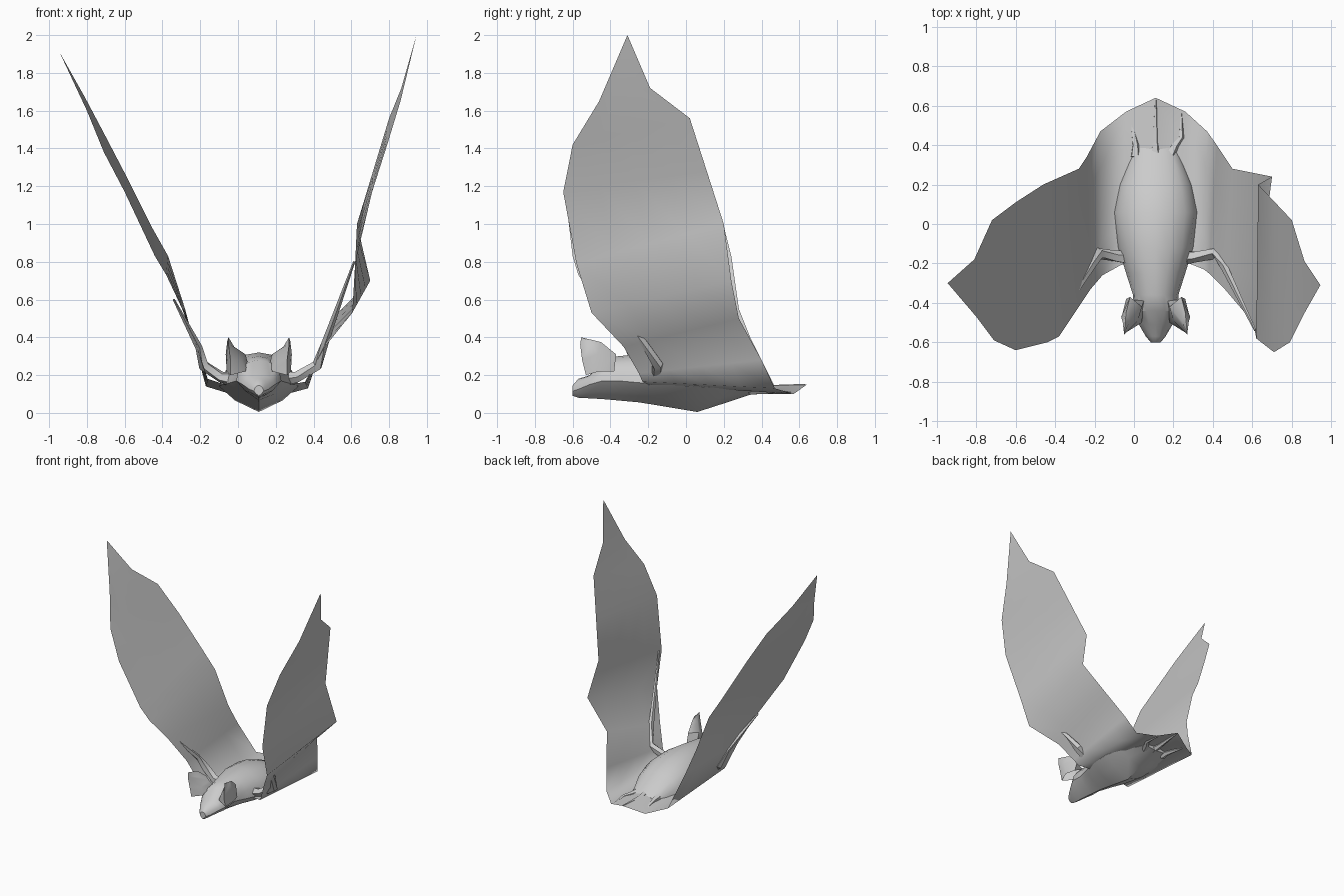
import bpy, bmesh, math
from mathutils import Vector

if "Cube" in bpy.data.objects:
    bpy.data.objects.remove(bpy.data.objects["Cube"])

CX = 0.11  # body centre line
grey = bpy.data.materials.new("soft grey")
grey.diffuse_color = (0.6, 0.6, 0.6, 1)
grey.use_nodes = True
grey.node_tree.nodes["Principled BSDF"].inputs["Base Color"].default_value = grey.diffuse_color


def make(name, rings, closed=False, caps=False, angle=40):
    """Skin a list of equal-length point rows into one smooth mesh."""
    bm = bmesh.new()
    rows = [[bm.verts.new(p) for p in r] for r in rings]
    n = len(rows[0])
    for a, b in zip(rows, rows[1:]):
        for i in range(n if closed else n - 1):
            j = (i + 1) % n
            bm.faces.new((a[i], a[j], b[j], b[i]))
    if caps:
        bm.faces.new(rows[0])
        bm.faces.new(rows[-1])
    bmesh.ops.remove_doubles(bm, verts=bm.verts, dist=0.0005)
    bmesh.ops.recalc_face_normals(bm, faces=bm.faces)
    me = bpy.data.meshes.new(name)
    bm.to_mesh(me)
    bm.free()
    me.materials.append(grey)
    ob = bpy.data.objects.new(name, me)
    bpy.context.collection.objects.link(ob)
    bpy.ops.object.select_all(action='DESELECT')
    ob.select_set(True)
    bpy.context.view_layer.objects.active = ob
    bpy.ops.object.shade_smooth_by_angle(angle=math.radians(angle))
    return ob


def limb(name, path, radii, sides=5):
    """Tapered tube along a path."""
    pts = [Vector(p) for p in path]
    rings = []
    for i, p in enumerate(pts):
        d = (pts[min(i + 1, len(pts) - 1)] - pts[max(i - 1, 0)]).normalized()
        u = d.cross(Vector((0.1, 0, 1))).normalized()
        v = d.cross(u)
        rings.append([p + radii[i] * (u * math.cos(t) + v * math.sin(t))
                      for t in (k * math.tau / sides for k in range(sides))])
    return make(name, rings, True, True, 50)


def sheet(name, stations, cuts=4):
    """Membrane between pairs of front and rear edge points."""
    rows = []
    for f, r in stations:
        f, r = Vector(f), Vector(r)
        rows.append([f.lerp(r, i / cuts) for i in range(cuts + 1)])
    return make(name, rows, angle=60)


# Body and head: y, half width, keel height, side height, top height
sections = [
    (-0.60, .025, .09, .115, .145), (-0.57, .05, .08, .125, .18),
    (-0.51, .085, .077, .15, .20), (-0.44, .12, .073, .17, .28),
    (-0.36, .115, .066, .17, .30), (-0.25, .15, .056, .16, .31),
    (-0.12, .19, .035, .15, .32), (0.06, .21, .005, .14, .30),
    (0.20, .18, .05, .13, .25), (0.32, .13, .09, .12, .18), (0.385, .10, .11, .12, .14)]
body = []
for y, w, zb, zs, zt in sections:
    ring = [(CX + w * math.cos(k * math.pi / 8), y, zs + (zt - zs) * math.sin(k * math.pi / 8))
            for k in range(9)]
    ring += [(CX - w * .6, y, zb + (zs - zb) * .45), (CX, y, zb), (CX + w * .6, y, zb + (zs - zb) * .45)]
    body.append(ring)
make("body", body, True, True, 35)

# Wing membranes, each from tip to body centre line
sheet("right_wing", [
    ((.945, -.31, 2.0), (.945, -.31, 2.0)), ((.86, -.46, 1.65), (.865, -.19, 1.72)),
    ((.79, -.60, 1.42), (.80, .02, 1.56)), ((.71, -.65, 1.17), (.715, .11, 1.28)),
    ((.62, -.58, .79), (.63, .20, 1.0)), ((.605, -.50, .53), (.70, .24, .70)),
    ((.46, -.33, .35), (.50, .28, .50)), ((.38, -.25, .21), (.42, .40, .28)),
    ((.355, -.23, .165), (.37, .47, .13)), ((.28, -.20, .15), (.26, .57, .10)),
    ((CX, -.15, .13), (CX, .64, .15))])
sheet("left_wing", [
    ((-.945, -.30, 1.91), (-.945, -.30, 1.91)), ((-.80, -.47, 1.60), (-.81, -.18, 1.67)),
    ((-.71, -.59, 1.38), (-.72, .02, 1.50)), ((-.60, -.64, 1.17), (-.60, .11, 1.27)),
    ((-.44, -.60, .83), (-.46, .20, .99)), ((-.38, -.57, .73), (-.37, .24, .83)),
    ((-.30, -.45, .56), (-.28, .28, .55)), ((-.22, -.33, .36), (-.24, .34, .40)),
    ((-.16, -.26, .18), (-.17, .47, .14)), ((-.07, -.21, .15), (-.04, .57, .10)),
    ((CX, -.15, .13), (CX, .64, .15))])

# Arms bent at the elbow and lying along each wing
limb("right_arm", [(.24, -.17, .18), (.31, -.165, .19), (.42, -.15, .25), (.46, -.22, .37), (.615, -.54, .80)],
     [.04, .03, .03, .02, .006])
limb("left_arm", [(-.02, -.17, .18), (-.09, -.165, .19), (-.18, -.15, .25), (-.21, -.21, .35), (-.34, -.42, .60)],
     [.04, .03, .03, .02, .006])

for s, side in ((-1, "left"), (1, "right")):
    # Cupped ear: outer and inner walls swept from base to tip
    rim = [(.07, -.50, .22), (.15, -.53, .20), (.17, -.46, .22), (.15, -.38, .22), (.06, -.39, .27)]
    mid = [(.09, -.49, .28), (.15, -.55, .28), (.175, -.47, .31), (.13, -.37, .31), (.07, -.42, .31)]
    tip = [(.15, -.54, .36), (.16, -.56, .36), (.167, -.50, .38), (.15, -.45, .375), (.13, -.49, .35)]
    top = [(.16, -.555, .40)] * 5
    make(side + "_ear", [[(CX + s * x, y, z) for x, y, z in r] for r in (rim, mid, tip, top)],
         True, False, 50)

# Hind legs, feet and tail
limb("left_leg", [(.01, .34, .125), (.01, .40, .12), (-.015, .54, .105)], [.03, .02, .004])
limb("right_leg", [(.18, .34, .125), (.21, .40, .12), (.24, .44, .115), (.24, .56, .105)],
     [.03, .02, .014, .004])
limb("tail", [(CX, .35, .13), (CX, .42, .13), (CX, .63, .15)], [.03, .018, .004])
